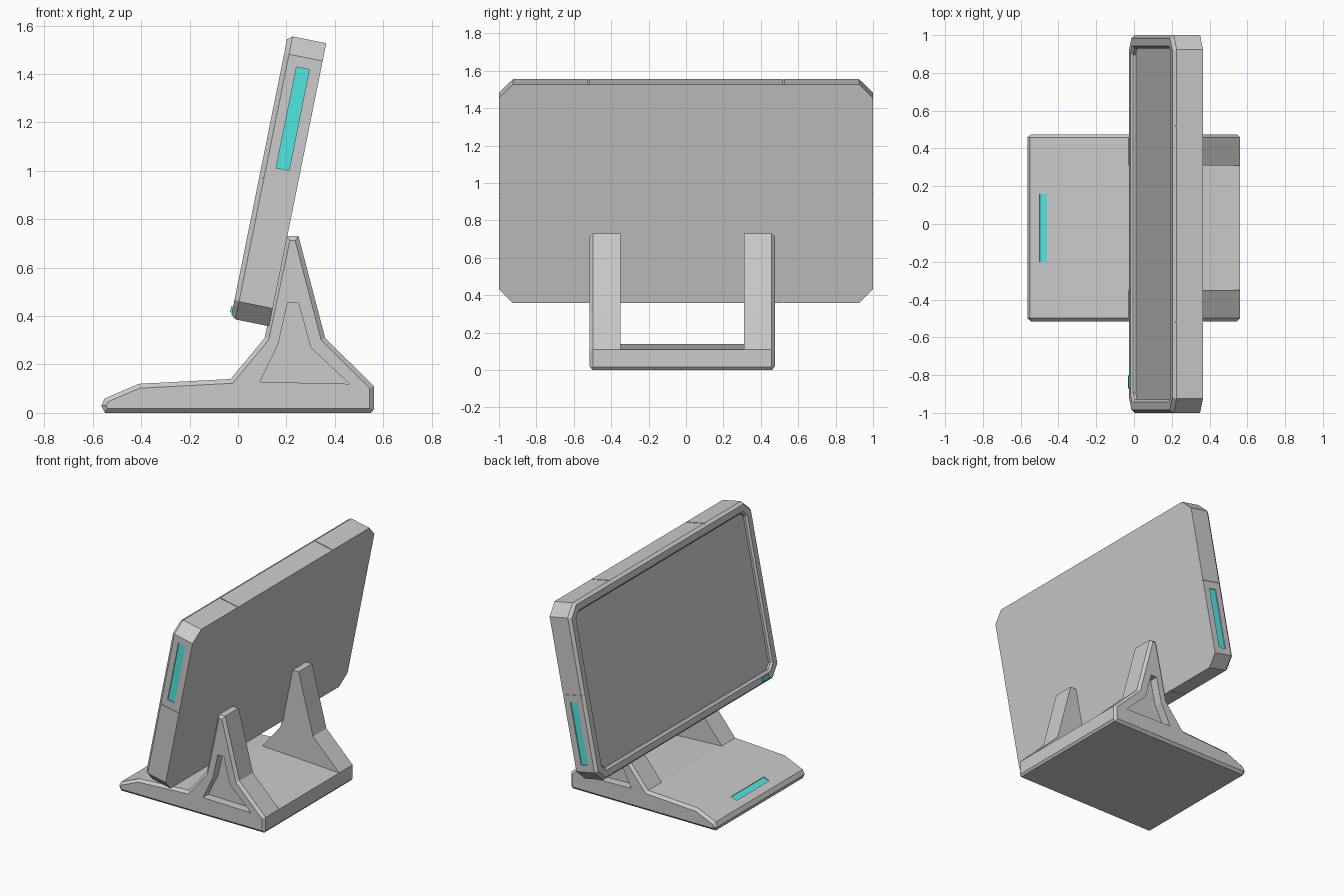
import bpy, bmesh
from math import radians
from mathutils import Matrix, Vector

if "Cube" in bpy.data.objects:
    bpy.data.objects.remove(bpy.data.objects["Cube"])

cyan = bpy.data.materials.new("cyan_glow")
cyan.diffuse_color = (0.08, 0.8, 0.75, 1)
cyan.use_nodes = True
cyan.node_tree.nodes["Principled BSDF"].inputs["Base Color"].default_value = cyan.diffuse_color

TILT = Matrix.Translation((-0.03, 0, 0.39)) @ Matrix.Rotation(radians(11.4), 4, 'Y')
W, H, T = 1.0, 1.193, 0.162      # screen half width, height, thickness


def finish(name, bm, matrix=Matrix(), mat=None, cutter=False):
    bmesh.ops.recalc_face_normals(bm, faces=bm.faces)
    me = bpy.data.meshes.new(name)
    bm.to_mesh(me)
    bm.free()
    ob = bpy.data.objects.new(name, me)
    bpy.context.collection.objects.link(ob)
    ob.matrix_world = matrix
    if mat:
        me.materials.append(mat)
    if cutter:
        ob.hide_render = True
        ob.hide_viewport = True
        ob.display_type = 'WIRE'
    return ob


def prism(points, offset):
    """Extrude a polygon; returns the mesh and the cap at the far end."""
    bm = bmesh.new()
    offset = Vector(offset)
    a = [bm.verts.new(p) for p in points]
    b = [bm.verts.new(Vector(p) + offset) for p in points]
    bm.faces.new(a)
    cap = bm.faces.new(b)
    for i in range(len(a)):
        j = (i + 1) % len(a)
        bm.faces.new((a[i], a[j], b[j], b[i]))
    bmesh.ops.recalc_face_normals(bm, faces=bm.faces)
    return bm, cap


def inset(bm, face, thickness, depth):
    bmesh.ops.inset_region(bm, faces=[face], thickness=thickness, depth=depth,
                           use_even_offset=True, use_boundary=True)


def boxes(*specs):
    bm = bmesh.new()
    for centre, size in specs:
        bmesh.ops.create_cube(bm, size=1, matrix=Matrix.Translation(centre) @ Matrix.Diagonal((*size, 1)))
    return bm


def cut(ob, cutter):
    m = ob.modifiers.new("cut", 'BOOLEAN')
    m.operation = 'DIFFERENCE'
    m.solver = 'EXACT'
    m.object = cutter


# Screen housing: chamfered slab, bevelled front rim and recessed panel
c = 0.075
outline = [(-W + c, 0), (W - c, 0), (W, c), (W, H - c),
           (W - c, H), (-W + c, H), (-W, H - c), (-W, c)]
bm, front = prism([(T, y, u) for y, u in outline], (-T + 0.02, 0, 0))
inset(bm, front, 0.016, 0.02)
inset(bm, front, 0.042, 0)
inset(bm, front, 0.012, -0.012)
bottom = bmesh.ops.extrude_face_region(bm, geom=[front])
bmesh.ops.translate(bm, vec=(0.014, 0, 0), verts=[v for v in bottom['geom'] if isinstance(v, bmesh.types.BMVert)])
if front.is_valid:
    bm.faces.remove(front)
housing = finish("screen_housing", bm, TILT)

# Side light slots (point symmetric) and thin seams around the rim
lights = [(-1, 0.86), (1, H - 0.86)]
slots = [((0.088, s * W, u), (0.054, 0.04, 0.425)) for s, u in lights]
seams = [((0.07, s * 0.52, e), (0.2, 0.006, 0.008)) for s in (-1, 1) for e in (0, H)]
seams += [((0.07, s * W, H / 2), (0.2, 0.008, 0.006)) for s in (-1, 1)]
cut(housing, finish("housing_cutter", boxes(*slots, *seams), TILT, cutter=True))
for (s, u), side in zip(lights, ("front", "back")):
    finish(side + "_side_light", boxes(((0.088, s * (W - 0.015), u), (0.054, 0.016, 0.425))), TILT, cyan)
finish("power_light", boxes(((0, -0.837, 0.037), (0.016, 0.07, 0.024))), TILT, cyan)

# Base plate between the legs
nose = [(0.55, 0), (-0.55, 0), (-0.565, 0.03), (-0.55, 0.06), (-0.41, 0.12), (-0.03, 0.14)]
tail = [(0.562, 0.11), (0.562, 0.015)]
bm, _ = prism([(x, -0.35, z) for x, z in nose + tail], (0, 0.66, 0))
plate = finish("base_plate", bm)

# Light bar set in the sloping front lip
slope = Matrix.Translation((-0.48, -0.02, 0.09)) @ Matrix.Rotation(radians(-23.2), 4, 'Y')
cut(plate, finish("base_slot_cutter", boxes(((0, 0, 0), (0.044, 0.36, 0.036))), slope, cutter=True))
finish("base_light", boxes(((0, 0, -0.013), (0.044, 0.36, 0.014))), slope, cyan)

# Side legs: chamfered outer face with a triangular pocket
spire = [(0.11, 0.31), (0.2, 0.73), (0.25, 0.73), (0.36, 0.31)]
pocket = [(0.09, 0.128), (0.165, 0.28), (0.205, 0.455), (0.25, 0.455), (0.3, 0.27), (0.46, 0.12)]
for name, s, inner in (("front", -1, -0.35), ("back", 1, 0.31)):
    bm, cap = prism([(x, inner, z) for x, z in nose + spire + tail], (0, s * 0.148, 0))
    inset(bm, cap, 0.018, 0.017)
    leg = finish(name + "_leg", bm)
    bm, _ = prism([(x, inner + s * 0.105, z) for x, z in pocket], (0, s * 0.1, 0))
    cut(leg, finish(name + "_pocket_cutter", bm, cutter=True))
